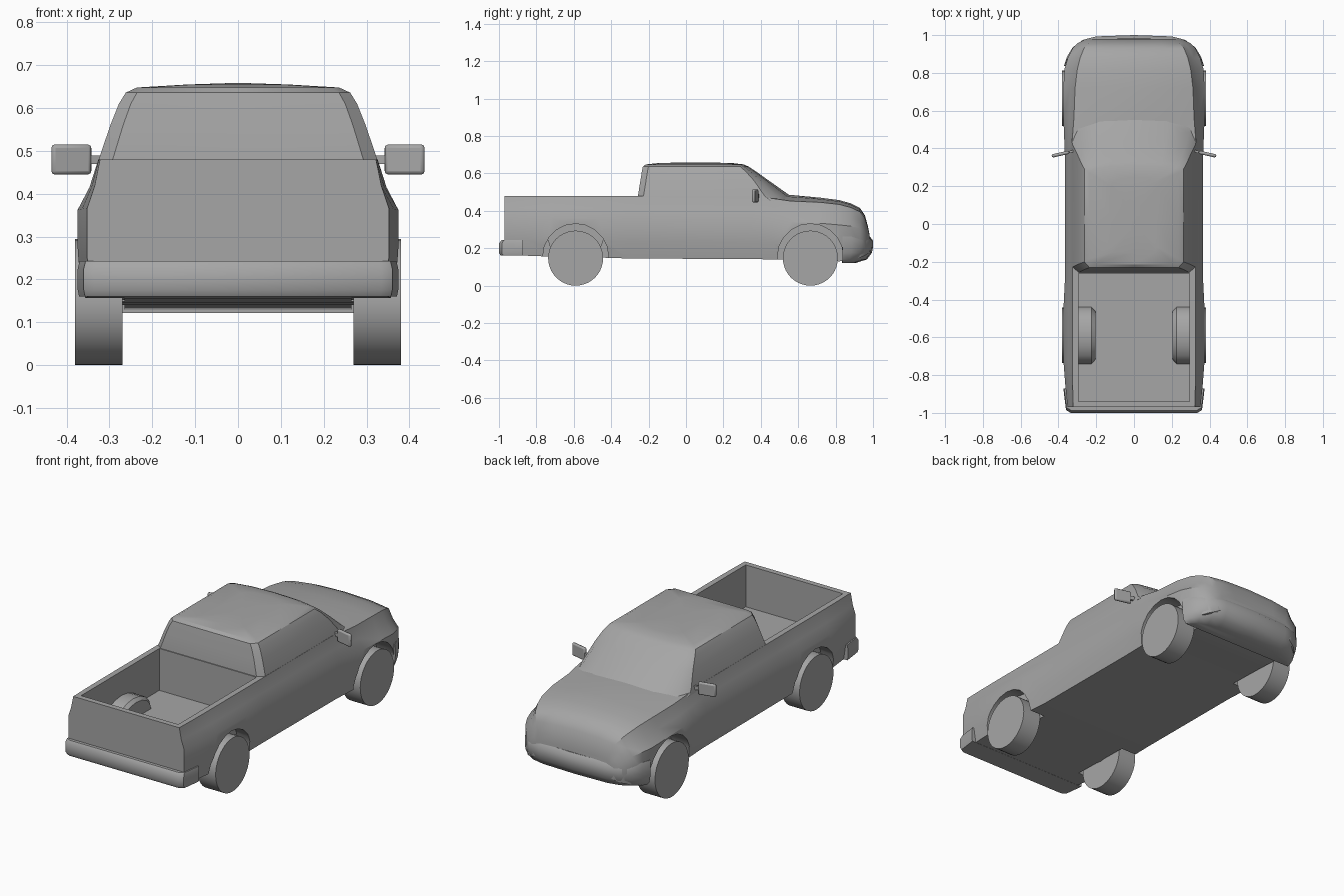
import bpy, bmesh, math

if "Cube" in bpy.data.objects:
    bpy.data.objects.remove(bpy.data.objects["Cube"])

grey = bpy.data.materials.new("plain grey")
grey.diffuse_color = (0.38, 0.38, 0.38, 1)
grey.use_nodes = True
grey.node_tree.nodes["Principled BSDF"].inputs["Base Color"].default_value = grey.diffuse_color


def finish(ob, smooth=True, angle=30):
    ob.data.materials.clear()
    ob.data.materials.append(grey)
    for p in ob.data.polygons:
        p.material_index = 0
    bpy.ops.object.select_all(action='DESELECT')
    ob.select_set(True)
    bpy.context.view_layer.objects.active = ob
    if smooth:
        bpy.ops.object.shade_smooth_by_angle(angle=math.radians(angle))


def loft(name, rings):
    """Closed skin through rings of equal length, capped at both ends."""
    bm = bmesh.new()
    vs = [[bm.verts.new(p) for p in r] for r in rings]
    n = len(vs[0])
    for a, b in zip(vs, vs[1:]):
        for i in range(n):
            j = (i + 1) % n
            bm.faces.new((a[i], a[j], b[j], b[i]))
    bm.faces.new(vs[0])
    bm.faces.new(vs[-1])
    bmesh.ops.recalc_face_normals(bm, faces=bm.faces)
    me = bpy.data.meshes.new(name)
    bm.to_mesh(me)
    bm.free()
    ob = bpy.data.objects.new(name, me)
    bpy.context.collection.objects.link(ob)
    return ob


def mirrored(half):
    """Half outline running from centre line to centre line -> full ring."""
    return half + [(-p[0],) + tuple(p[1:]) for p in reversed(half[1:-1])]


def cylinder(name, loc, r, depth, sides):
    bpy.ops.mesh.primitive_cylinder_add(vertices=sides, radius=r, depth=depth,
                                        location=loc, rotation=(0, math.pi / 2, 0))
    bpy.context.object.name = name
    return bpy.context.object


def box(name, loc, size, rot=0, bevel=0):
    bpy.ops.mesh.primitive_cube_add(size=1, location=loc, rotation=(0, 0, rot))
    ob = bpy.context.object
    ob.name = name
    ob.scale = size
    bpy.ops.object.transform_apply(location=False, rotation=False, scale=True)
    if bevel:
        m = ob.modifiers.new("bevel", 'BEVEL')
        m.width = bevel
        m.segments = 2
    return ob


def cut(ob, cutter):
    m = ob.modifiers.new("cut", 'BOOLEAN')
    m.operation = 'DIFFERENCE'
    m.solver = 'EXACT'
    m.object = cutter
    bpy.ops.object.select_all(action='DESELECT')
    bpy.context.view_layer.objects.active = ob
    ob.select_set(True)
    bpy.ops.object.modifier_apply(modifier="cut")
    bpy.data.objects.remove(cutter)


# lower body: y, widest half width, top half width, bottom z, top centre z, top edge z
stations = [
    (-0.97, .352, .322, .165, .48, .48),
    (-0.85, .364, .325, .16, .48, .48),
    (-0.72, .374, .326, .155, .48, .48),
    (-0.46, .374, .326, .15, .48, .48),
    (-0.30, .366, .326, .145, .48, .48),
    (0.35, .366, .326, .142, .48, .48),
    (0.47, .370, .325, .14, .484, .465),
    (0.56, .374, .318, .14, .485, .452),
    (0.72, .374, .312, .135, .47, .445),
    (0.82, .368, .300, .13, .457, .434),
    (0.88, .350, .285, .14, .44, .418),
    (0.93, .325, .265, .15, .415, .395),
    (0.957, .298, .24, .16, .375, .36),
    (0.972, .27, .22, .17, .32, .31),
    (0.98, .25, .21, .18, .28, .275),
]
rings = []
for y, w, wt, zb, zt, ze in stations:
    h = ze - zb
    half = [(0, y, zt), (wt * .6, y, zt - .3 * (zt - ze)), (wt, y, ze),
            (w - .57 * (w - wt), y, zb + .8 * h), (w, y, zb + .64 * h),
            (w, y, zb + .27 * h), (w - .014, y, zb), (0, y, zb)]
    rings.append(mirrored(half))
body = loft("body", rings)

# open cargo bed and wheel arches
cut(body, box("bed_cutter", (0, -.601, .75), (.59, .678, 1.0)))
AXLES = {"rear": -.59, "front": .665}
for y in AXLES.values():
    for s in (-1, 1):
        cut(body, cylinder("arch_cutter", (s * .415, y, .155), .176, .3, 20))
finish(body)

# cab: z, half width, rear y, windshield corner y, windshield centre y
levels = [
    (.455, .331, -.258, .45, .60),
    (.48, .325, -.257, .42, .558),
    (.56, .298, -.244, .365, .445),
    (.61, .278, -.236, .32, .375),
    (.636, .262, -.231, .29, .335),
    (.648, .236, -.215, .27, .31),
    (.655, .12, -.15, .20, .25),
    (.658, .03, -.05, .10, .15),
]
rings = []
for z, w, yr, ys, yf in levels:
    d = yf - ys
    half = [(0, yr, z), (w * .9, yr, z), (w, yr + .03, z), (w, (yr + ys) / 2, z),
            (w, ys, z), (w * .9, ys + .45 * d, z), (w * .55, ys + .85 * d, z), (0, yf, z)]
    rings.append(mirrored(half))
finish(loft("cab", rings))


def bumper(name, plan, end, steps):
    """Wrap-round bumper: plan outline pulled towards its end line by each step."""
    rings = []
    for z, s in steps:
        half = [(x * (1 - (1 - s) * .12), end + (y - end) * s, z) for x, y in plan]
        half.append((0, end, z))
        rings.append(mirrored(half))
    finish(loft(name, rings), angle=40)


bumper("front_bumper",
       [(0, 1.0), (.20, .993), (.27, .975), (.325, .935), (.355, .885), (.371, .836)], .835,
       [(.122, .45), (.14, .8), (.175, .96), (.205, 1), (.24, 1), (.262, .9)])
bumper("rear_bumper",
       [(0, -1.0), (.335, -1.0), (.36, -.985), (.374, -.871)], -.87,
       [(.16, .93), (.175, 1), (.225, 1), (.243, .9)])

# wheels and the humps over the rear ones inside the bed
for end, y in AXLES.items():
    for s, side in ((-1, "left"), (1, "right")):
        finish(cylinder(f"{end}_{side}_wheel", (s * .325, y, .147), .147, .11, 40))
for s, side in ((-1, "left"), (1, "right")):
    rings = []
    for x, r in ((.30, .15), (.225, .15), (.205, .128)):
        rings.append([(s * x, -.59 + r * math.cos(a * math.pi / 8),
                       .25 + .65 * r * math.sin(a * math.pi / 8)) for a in range(16)])
    finish(loft(f"{side}_wheel_hump", rings))

    # door mirror on a short arm
    finish(box(f"{side}_mirror", (s * .389, .37, .48), (.095, .018, .07), -s * .22, .008))
    finish(box(f"{side}_mirror_arm", (s * .333, .383, .479), (.05, .012, .02), -s * .22))
